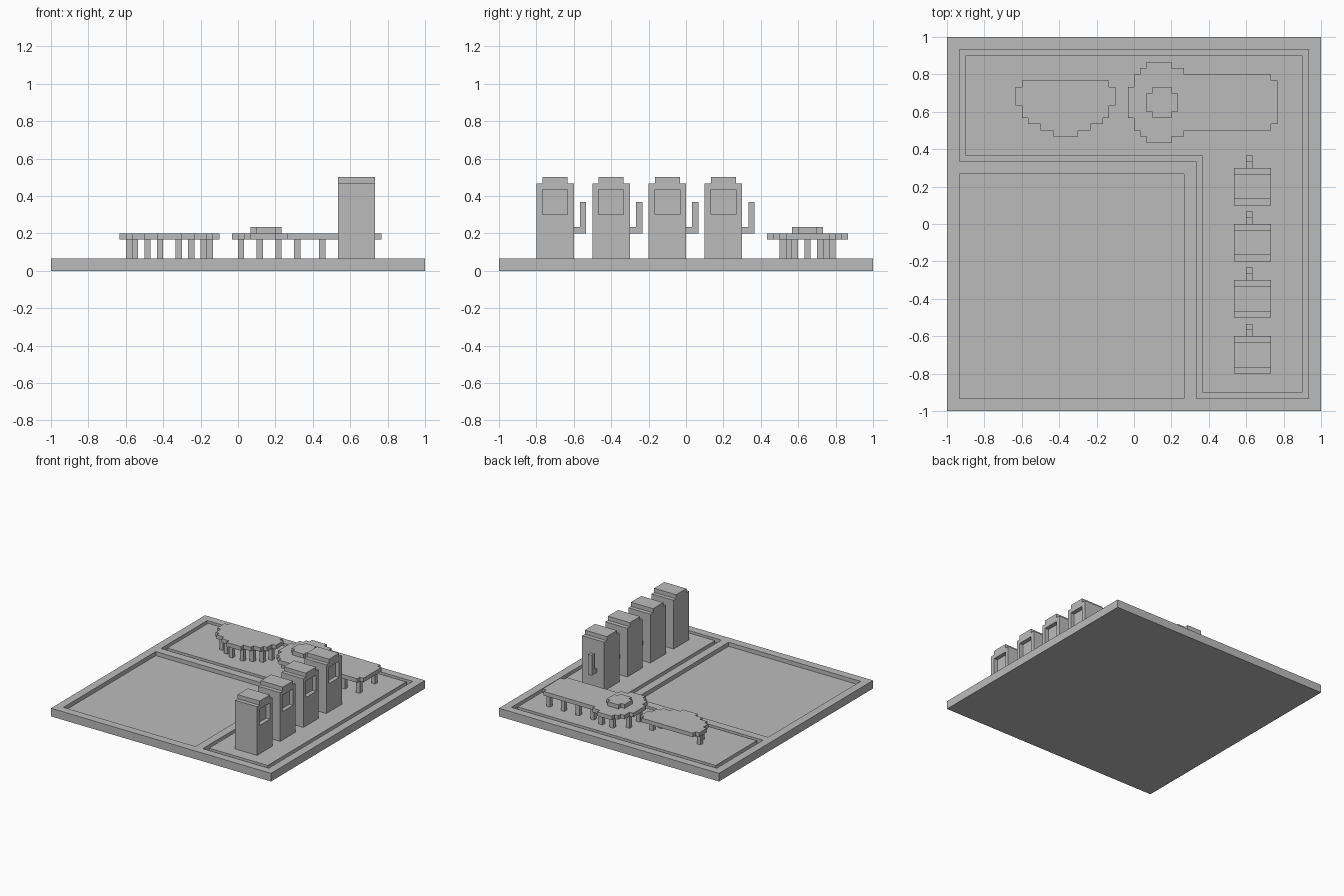
import bpy
import bmesh
from mathutils import Vector

U = 1 / 30  # size of one block

cube = bpy.data.objects.get("Cube")
if cube:
    bpy.data.objects.remove(cube, do_unlink=True)

grey = bpy.data.materials.new("plain_grey")
grey.use_nodes = True
grey.diffuse_color = (0.5, 0.5, 0.5, 1)
for node in grey.node_tree.nodes:
    if node.type == "BSDF_PRINCIPLED":
        node.inputs["Base Color"].default_value = grey.diffuse_color


def prism(name, outline, low, high, axis="z"):
    """Extrude a block-unit outline along z (points x, y) or x (points y, z)."""
    bm = bmesh.new()

    def place(p):
        return Vector((p[0], p[1], low) if axis == "z" else (low, p[0], p[1])) * U

    face = bm.faces.new([bm.verts.new(place(p)) for p in outline])
    move = Vector((0, 0, 1) if axis == "z" else (1, 0, 0)) * (high - low) * U
    grown = bmesh.ops.extrude_face_region(bm, geom=[face], use_keep_orig=True)
    bmesh.ops.translate(bm, vec=move,
                        verts=[g for g in grown["geom"] if isinstance(g, bmesh.types.BMVert)])
    bmesh.ops.recalc_face_normals(bm, faces=bm.faces)
    mesh = bpy.data.meshes.new(name)
    bm.to_mesh(mesh)
    bm.free()
    mesh.materials.append(grey)
    obj = bpy.data.objects.new(name, mesh)
    bpy.context.collection.objects.link(obj)
    return obj


def box(name, x0, x1, y0, y1, z0, z1):
    return prism(name, [(x0, y0), (x1, y0), (x1, y1), (x0, y1)], z0, z1)


def cut(target, cutter):
    mod = target.modifiers.new("cut", "BOOLEAN")
    mod.operation = "DIFFERENCE"
    mod.solver = "EXACT"
    mod.object = cutter
    bpy.context.view_layer.objects.active = target
    bpy.ops.object.modifier_apply(modifier=mod.name)
    bpy.data.objects.remove(cutter, do_unlink=True)


def stepped(name, rows, low, high):
    """Slab from rows (y_top, y_bottom, x_left, x_right), listed back to front."""
    right = [p for t, b, l, r in rows for p in ((r, t), (r, b))]
    left = [p for t, b, l, r in reversed(rows) for p in ((l, b), (l, t))]
    return prism(name, right + left, low, high)


def l_shape(inset):
    a, b = 28 - inset, 10 + inset
    return [(-a, a), (-a, b), (b, b), (b, -a), (a, -a), (a, a)]


def legs(name, spots):
    for i, (x, y) in enumerate(spots):
        box(f"{name}_{i + 1}", x, x + 1, y, y + 1, 2, 5)


# Base slab with a sunken square and a groove round the L-shaped floor
base = box("base", -30, 30, -30, 30, 0, 2)
cut(base, box("square_cutter", -28, 8, -28, 8, 1, 3))
cut(base, prism("groove_cutter", l_shape(0), 1, 3))
prism("raised_floor", l_shape(1), 1, 2)

# Row of cabinets, each with a recessed screen and a hooked handle
for i, y in enumerate(range(-24, 4, 9)):
    body = prism(f"cabinet_{i + 1}",
                 [(y, 2), (y + 6, 2), (y + 6, 14), (y + 5, 14),
                  (y + 5, 15), (y + 1, 15), (y + 1, 14), (y, 14)], 16, 22, "x")
    cut(body, box("screen_cutter", 21, 23, y + 1, y + 5, 9, 13))
    prism(f"handle_{i + 1}",
          [(y + 6, 6), (y + 8, 6), (y + 8, 11), (y + 7, 11), (y + 7, 7), (y + 6, 7)],
          18, 19, "x")

# Half-round table with legs along its curved front
stepped("half_round_table",
        [(23, 22, -18, -4), (22, 19, -19, -3), (19, 17, -18, -4),
         (17, 16, -17, -5), (16, 15, -15, -7), (15, 14, -13, -9)], 5, 6)
front = [(-18, 19), (-17, 17), (-15, 16), (-13, 15)]
legs("half_round_leg", front + [(-23 - x, y) for x, y in front])

# Long table with a round end and a small raised disc
stepped("long_table",
        [(26, 25, 2, 6), (25, 24, 1, 8), (24, 23, 0, 22), (23, 22, 0, 23),
         (22, 17, -1, 23), (17, 16, 0, 23), (16, 15, 0, 22), (15, 14, 1, 8),
         (14, 13, 2, 6)], 5, 6)
stepped("raised_disc", [(22, 21, 3, 6), (21, 18, 2, 7), (18, 17, 3, 6)], 6, 7)
half = [(0, 17), (3, 15), (6, 15)] + [(x, 16) for x in range(9, 22, 4)]
legs("long_table_leg", half + [(x, 38 - y) for x, y in half])
